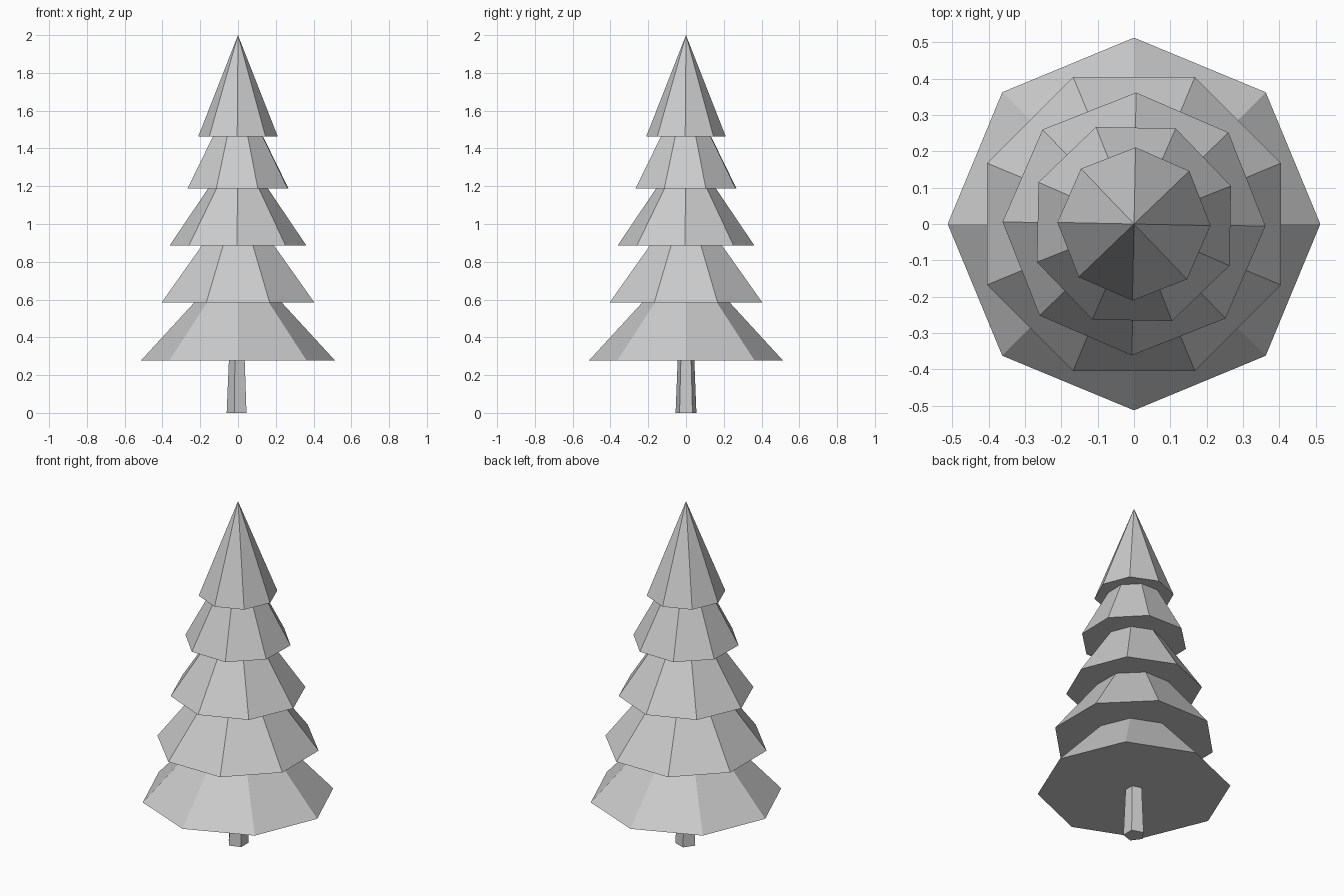
import bpy
from math import radians

cube = bpy.data.objects.get("Cube")
if cube:
    bpy.data.objects.remove(cube, do_unlink=True)

# Single colour for the whole tree
grey = bpy.data.materials.new("plain_grey")
grey.use_nodes = True
colour = (0.6, 0.6, 0.6, 1)
grey.diffuse_color = colour
grey.node_tree.nodes["Principled BSDF"].inputs["Base Color"].default_value = colour


def tapered(name, sides, low, high, z0, z1, turn, x=0.0):
    """Flat-shaded capped frustum with its first corner at angle turn."""
    bpy.ops.mesh.primitive_cone_add(vertices=sides, radius1=low, radius2=high,
                                    depth=z1 - z0, location=(x, 0, (z0 + z1) / 2))
    obj = bpy.context.object
    obj.name = name
    # The primitive starts its ring on +y
    obj.rotation_euler.z = radians(turn - 90)
    obj.data.materials.append(grey)
    return obj


# Five-sided trunk, one corner towards -x
tapered("trunk", 5, 0.058, 0.046, 0, 0.285, 180, -0.002)

# Stacked skirts of branches: lower radius, upper radius, base, top, turn
tiers = [
    ("bottom_branches", 0.513, 0.23, 0.278, 0.586, 0),
    ("lower_branches", 0.438, 0.205, 0.584, 0.888, 22.5),
    ("middle_branches", 0.362, 0.157, 0.886, 1.190, -0.9),
    ("upper_branches", 0.287, 0.142, 1.188, 1.464, 21.4),
    ("tree_top", 0.211, 0, 1.462, 2, -1.2),
]
for name, low, high, z0, z1, turn in tiers:
    tapered(name, 8, low, high, z0, z1, turn)
